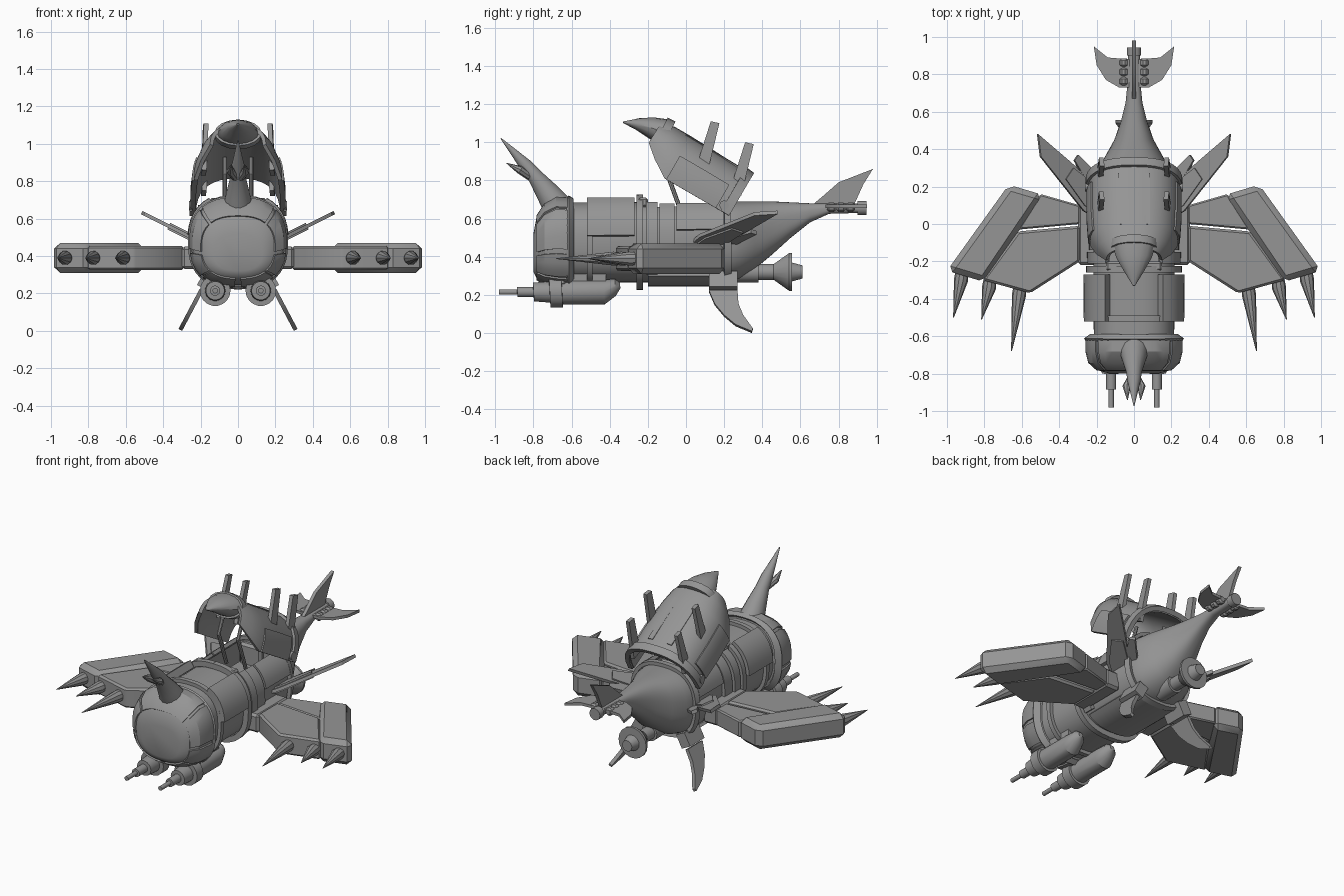
import bpy, bmesh, math
from mathutils import Vector

cube = bpy.data.objects.get("Cube")
if cube:
    bpy.data.objects.remove(cube)

metal = bpy.data.materials.new("grey metal")
metal.use_nodes = True
GREY = (0.3, 0.3, 0.3, 1)
metal.diffuse_color = GREY
metal.node_tree.nodes["Principled BSDF"].inputs["Base Color"].default_value = GREY
parts = []


def finish(name, bm, mirror=False, thick=0, bevel=0):
    bmesh.ops.recalc_face_normals(bm, faces=bm.faces)
    mesh = bpy.data.meshes.new(name)
    bm.to_mesh(mesh)
    bm.free()
    mesh.materials.append(metal)
    ob = bpy.data.objects.new(name, mesh)
    bpy.context.collection.objects.link(ob)
    if thick:
        m = ob.modifiers.new("thickness", 'SOLIDIFY')
        m.thickness, m.offset = thick, 0
    if bevel:
        m = ob.modifiers.new("bevel", 'BEVEL')
        m.width, m.segments = bevel, 1
    if mirror:
        ob.modifiers.new("mirror", 'MIRROR')
    parts.append(ob)
    return ob


def loft(name, rings, closed=True, **opts):
    bm = bmesh.new()
    rows = [[bm.verts.new(p) for p in ring] for ring in rings]
    n = len(rows[0])
    for a, b in zip(rows, rows[1:]):
        for i in range(n if closed else n - 1):
            j = (i + 1) % n
            bm.faces.new((a[i], a[j], b[j], b[i]))
    if closed:
        bm.faces.new(rows[0])
        bm.faces.new(rows[-1])
    return finish(name, bm, **opts)


def tube(name, pts, radii, n=16, flat=1, **opts):
    # round sections facing along the line from first to last point
    pts = [Vector(p) for p in pts]
    axis = (pts[-1] - pts[0]).normalized()
    side = axis.cross(Vector((0, 0, 1))).normalized()
    up = side.cross(axis) * flat
    turn = [math.tau * i / n for i in range(n)]
    return loft(name, [[p + r * (math.cos(t) * side + math.sin(t) * up) for t in turn]
                       for p, r in zip(pts, radii)], **opts)


def plate(name, outline, offset, **opts):
    bm = bmesh.new()
    off = Vector(offset)
    low = [bm.verts.new(Vector(p) - off / 2) for p in outline]
    high = [bm.verts.new(Vector(p) + off / 2) for p in outline]
    bm.faces.new(low)
    bm.faces.new(high)
    for i in range(len(low)):
        j = (i + 1) % len(low)
        bm.faces.new((low[i], low[j], high[j], high[i]))
    return finish(name, bm, **opts)


def box(name, x, y, z, **opts):
    c = (z[0] + z[1]) / 2
    return plate(name, [(x[0], y[0], c), (x[1], y[0], c), (x[1], y[1], c), (x[0], y[1], c)],
                 (0, 0, z[1] - z[0]), **opts)


# Fuselage stations: y, half width, bottom, top
HULL = [(-.8, .13, .32, .52), (-.785, .185, .29, .6), (-.74, .235, .26, .67),
        (-.68, .25, .245, .705), (-.6, .25, .24, .7), (-.595, .215, .265, .685),
        (.2, .22, .265, .69), (.28, .2, .285, .69), (.36, .155, .335, .69),
        (.45, .105, .41, .69), (.55, .07, .5, .685), (.65, .045, .58, .68),
        (.75, .035, .625, .68), (.93, .03, .63, .68)]


def hull_point(y, deg, grow=0):
    for a, b in zip(HULL, HULL[1:]):
        if y <= b[0]:
            break
    f = (y - a[0]) / (b[0] - a[0])
    w, lo, hi = (p + (q - p) * f for p, q in zip(a[1:], b[1:]))
    c, s = math.cos(math.radians(deg)), math.sin(math.radians(deg))
    bend = lambda v, r: math.copysign(abs(v) ** 0.8, v) * (r + grow)
    return Vector((bend(c, w), y, (lo + hi) / 2 + bend(s, (hi - lo) / 2)))


def panel(name, ys, d0, d1, grow=.012):
    n = max(3, int(abs(d1 - d0) / 9))
    loft(name, [[hull_point(y, d0 + (d1 - d0) * i / n, grow) for i in range(n + 1)] for y in ys],
         closed=False, mirror=True, thick=grow * 1.6)


hull = loft("fuselage", [[hull_point(s[0], d * 9) for d in range(40)] for s in HULL])

# Open cockpit cut into the hull
cutter = box("cockpit_cutter", (-.13, .13), (-.2, .2), (.52, .9))
cutter.hide_render = True
cut = hull.modifiers.new("cockpit", 'BOOLEAN')
cut.object, cut.solver = cutter, 'EXACT'
box("seat_base", (-.08, .08), (-.03, .15), (.5, .57))
box("seat_back", (-.08, .08), (.12, .17), (.52, .7), bevel=.015)
tube("canopy_strut", [(.07, -.02, .62), (.07, -.1, .84), (.07, -.06, .93)], [.012] * 3, 8, mirror=True)

# Raised head plates, hull bands and side armour
HEAD = (-.78, -.74, -.68, -.62)
for i, (d0, d1) in enumerate([(-88, -48), (-44, -10), (-5, 42), (47, 90)]):
    panel(f"head_plate_{i}", HEAD, d0, d1, .006)
panel("head_band", (-.62, -.595), -90, 90, .012)
panel("neck_band", (-.52, -.49), -90, 90, .014)
panel("shoulder_armour", (-.52, -.38, -.27), 5, 60, .03)
panel("waist_band", (-.26, -.225), -90, 90, .022)
panel("cockpit_side_frame", (-.21, -.15), -40, 57, .018)
panel("cockpit_side_plate", (-.14, -.06), -10, 57, .012)
panel("rear_side_plate", (-.05, .2), 12, 57, .014)
panel("belly_plate", (-.2, .2), -90, -45, .012)
panel("rear_band", (.2, .235), -90, 90, .014)
box("cockpit_front_rim", (-.15, .15), (-.25, -.2), (.66, .71), bevel=.01)

# Nose horn with two small prongs
tube("nose_horn", [(0, -.66, .64), (0, -.73, .74), (0, -.79, .82), (0, -.84, .88), (0, -.97, 1.02)],
     [.085, .062, .042, .035, .003], 14)
tube("horn_prong", [(.015, -.82, .82), (.04, -.87, .855), (.035, -.94, .89)], [.02, .022, .002], 8, mirror=True)

# Lifted canopy, laid out along its tilted axis
TILT = math.radians(30)


def lid(x, a, n):
    return Vector((x, .2 + a * math.cos(TILT) + n * math.sin(TILT),
                   .63 - a * math.sin(TILT) + n * math.cos(TILT)))


def arch(a, w, h, base=0, span=(0, 180)):
    out = []
    for i in range(19):
        t = math.radians(span[0] + (span[1] - span[0]) * i / 18)
        c, s = math.cos(t), math.sin(t)
        out.append(lid(math.copysign(abs(c) ** .8, c) * w, a, base + (h - base) * s ** .8 if s > 1e-6 else base))
    return out


loft("canopy_shell", [arch(.02, .235, .235), arch(-.2, .235, .245), arch(-.36, .225, .25),
                      arch(-.45, .19, .25, .06), arch(-.52, .14, .235, .12)], closed=False, thick=.022)
loft("canopy_rear_rim", [arch(.03, .245, .245), arch(-.02, .245, .25)], closed=False, thick=.03)
loft("canopy_edge_panel", [arch(-.05, .245, .25, 0, (0, 28)), arch(-.2, .245, .255, 0, (0, 28)),
                           arch(-.35, .235, .255, 0, (0, 28))], closed=False, thick=.02, mirror=True)
plate("canopy_slat", [lid(.05, -.06, .24), lid(.085, -.06, .237), lid(.085, -.38, .242), lid(.05, -.38, .247)],
      (0, .012, .02), mirror=True)
tube("canopy_hinge", [(.23, .2, .67), (.262, .2, .67)], [.025, .025], 12, mirror=True)

# Hooked beak on the canopy front
tube("canopy_beak", [(0, -.09, 1.04), (0, -.12, 1.055), (0, -.18, 1.075), (0, -.25, 1.095), (0, -.33, 1.105)],
     [.1, .115, .095, .055, .006], 16, flat=.6)
tube("beak_collar", [(0, -.09, 1.04), (0, -.13, 1.06)], [.125, .125], 16, flat=.62)

# Upright canopy spines
for i, (y, z) in enumerate([(.05, .86), (.23, .75)]):
    plate(f"canopy_spine_{i}", [(.18, y, z), (.185, y + .06, z - .03), (.175, y + .125, z + .24),
                                (.17, y + .08, z + .25)], (.025, 0, 0), mirror=True)

# Wings: root mount, inner slab, thick outer strip and spikes


def flat(z, pts):
    return [(x, y, z) for x, y in pts]


WZ = .39
box("wing_mount", (.19, .3), (-.22, .1), (.33, .45), bevel=.015, mirror=True)
plate("wing_front_slab", flat(WZ, [(.29, -.01), (.62, -.04), (.81, -.3), (.556, -.37), (.29, -.2)]),
      (0, 0, .13), bevel=.012, mirror=True)
plate("wing_rear_slab", flat(WZ, [(.29, .1), (.5, .16), (.62, -.03), (.29, .0)]),
      (0, 0, .11), bevel=.008, mirror=True)
plate("wing_outer_strip", flat(WZ, [(.485, .155), (.67, .21), (1.0, -.25), (.8, -.31)]),
      (0, 0, .16), bevel=.03, mirror=True)
for i, (x, y, tx, ty) in enumerate([(.61, -.34, .655, -.68), (.77, -.3, .815, -.51), (.92, -.26, .965, -.5)]):
    tube(f"wing_spike_{i}", [(x, y, WZ), (x + .005, y - .04, WZ), (tx, ty, WZ)], [.035, .038, .002], 10, mirror=True)

# Swept upper fins
slope = lambda pts: [(x, y, .5 + (x - .25) * .5) for x, y in pts]
plate("upper_fin", slope([(.2, .03), (.27, .07), (.5, .36), (.515, .48), (.34, .33), (.2, .2)]),
      (-.008, 0, .018), mirror=True)
plate("upper_fin_root", slope([(.2, .05), (.27, .1), (.37, .24), (.33, .3), (.2, .2)]), (-.015, 0, .035), mirror=True)
plate("fin_prong", slope([(.2, .18), (.25, .22), (.32, .34), (.3, .37), (.2, .27)]), (-.008, 0, .02), mirror=True)

# Lower curved fins
drop = lambda pts: [(.2 + (.21 - z) * .53, y, z) for y, z in pts]
plate("lower_fin", drop([(.12, .22), (.27, .22), (.275, .15), (.3, .09), (.35, .02), (.345, .005),
                         (.26, .04), (.2, .09), (.15, .15)]), (.02, 0, .01), mirror=True)
plate("lower_fin_mount", drop([(.12, .31), (.27, .31), (.27, .23), (.12, .23)]), (.06, 0, .03), mirror=True)

# Twin guns
GUN = [(-.98, .014), (-.885, .014), (-.884, .027), (-.8, .027), (-.799, .05), (-.735, .055),
       (-.715, .055), (-.714, .082), (-.65, .082), (-.649, .066), (-.43, .066), (-.37, .045), (-.345, .015)]
tube("gun", [(.122, y, .215 + max(0, y + .43) * .4) for y, r in GUN], [r for y, r in GUN], 18, mirror=True)
box("gun_bracket", (.09, .155), (-.69, -.42), (.23, .33), mirror=True)
box("gun_clamp", (.07, .175), (-.7, -.63), (.25, .31), bevel=.01, mirror=True)

# Rear engine nozzle
JET = [(.25, .055), (.38, .055), (.381, .042), (.46, .042), (.54, .1), (.555, .1), (.556, .05), (.61, .035)]
tube("engine_nozzle", [(0, y, .32) for y, r in JET], [r for y, r in JET], 18)

# Tail fins and joint knobs
plate("tail_top_fin", [(0, .66, .67), (0, .72, .72), (0, .8, .79), (0, .98, .86), (0, .93, .78), (0, .88, .67)],
      (.022, 0, 0))
plate("tail_side_fin", flat(.665, [(.02, .73), (.08, .73), (.15, .77), (.2, .85), (.215, .95), (.14, .89), (.02, .88)]),
      (0, 0, .018), mirror=True)
for i in range(3):
    y = .74 + i * .05
    tube(f"tail_knob_{i}", [(.055, y, .66), (.055, y + .01, .66), (.055, y + .035, .66), (.055, y + .045, .66)],
         [.016, .026, .026, .016], 10, mirror=True)
tube("tail_end", [(0, .9, .655), (0, .945, .655)], [.038, .038], 14)

# Apply modifiers and shade
bpy.ops.object.select_all(action='DESELECT')
for ob in parts:
    ob.select_set(True)
bpy.context.view_layer.objects.active = hull
bpy.ops.object.convert(target='MESH')
bpy.data.objects.remove(cutter)
bpy.ops.object.shade_smooth_by_angle(angle=math.radians(32))
